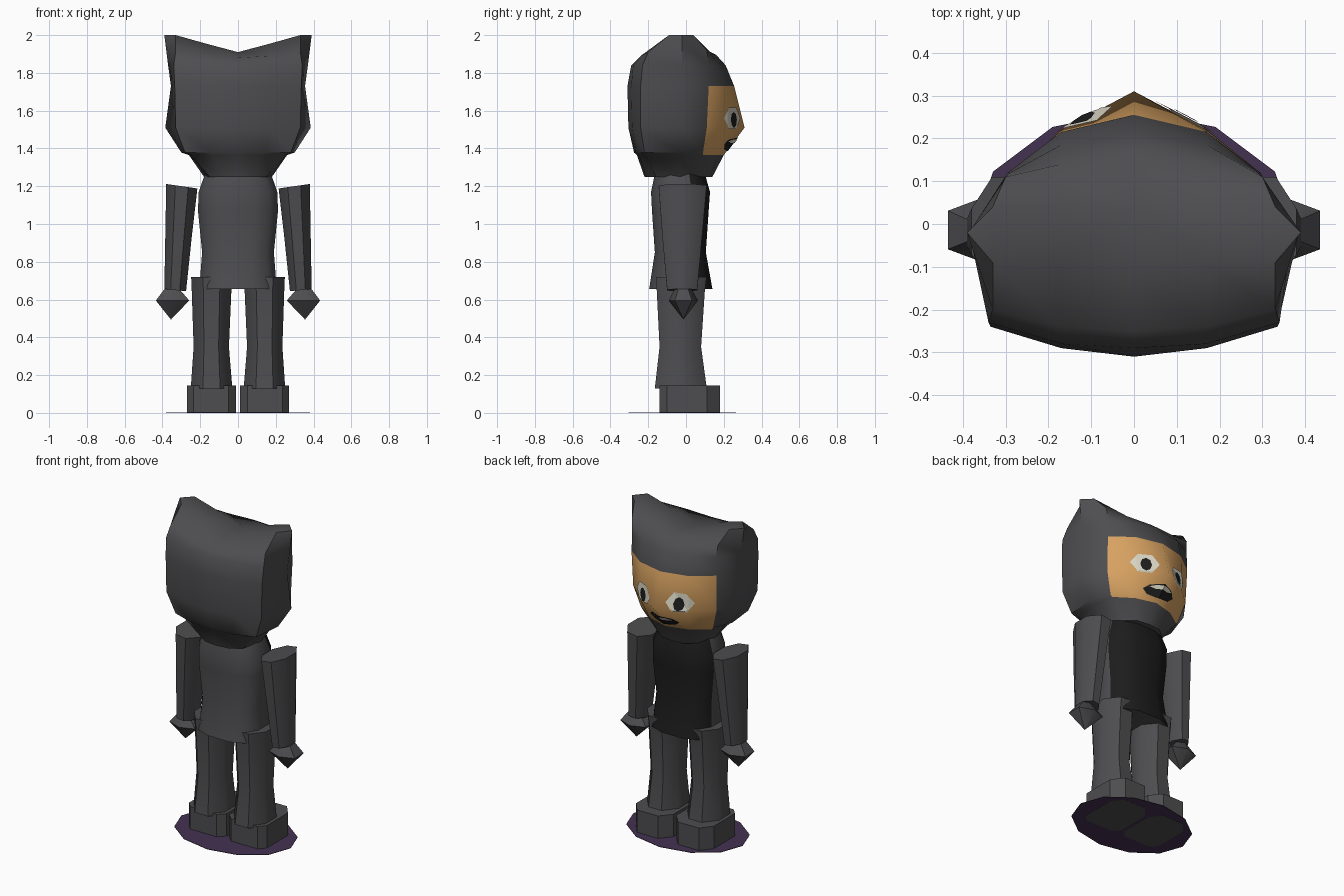
import bpy, bmesh, math
from mathutils import Vector
from mathutils.bvhtree import BVHTree

if "Cube" in bpy.data.objects:
    bpy.data.objects.remove(bpy.data.objects["Cube"])


def material(name, rgb):
    m = bpy.data.materials.new(name)
    m.diffuse_color = (*rgb, 1)
    m.use_nodes = True
    m.node_tree.nodes["Principled BSDF"].inputs["Base Color"].default_value = m.diffuse_color
    return m


GREY = material("charcoal_fabric", (0.075, 0.075, 0.08))
BLACK = material("black", (0.012, 0.012, 0.012))
SKIN = material("orange_skin", (0.68, 0.36, 0.12))
CREAM = material("cream_white", (0.70, 0.67, 0.56))
PURPLE = material("dark_purple", (0.06, 0.032, 0.085))


def finish(name, bm, mats, angle=40):
    bmesh.ops.recalc_face_normals(bm, faces=bm.faces)
    me = bpy.data.meshes.new(name)
    bm.to_mesh(me)
    bm.free()
    for m in mats:
        me.materials.append(m)
    ob = bpy.data.objects.new(name, me)
    bpy.context.collection.objects.link(ob)
    if angle:
        bpy.ops.object.select_all(action='DESELECT')
        ob.select_set(True)
        bpy.context.view_layer.objects.active = ob
        bpy.ops.object.shade_smooth_by_angle(angle=math.radians(angle))
    return ob


def loft(rings, caps=True):
    """Skin closed rings of 3D points into a bmesh."""
    bm = bmesh.new()
    vr = [[bm.verts.new(p) for p in r] for r in rings]
    n = len(vr[0])
    for a, b in zip(vr, vr[1:]):
        for i in range(n):
            bm.faces.new((a[i], a[(i + 1) % n], b[(i + 1) % n], b[i]))
    if caps:
        bm.faces.new(vr[0])
        bm.faces.new(vr[-1])
    return bm, vr


def oval(x0, x1, y0, y1, z, n=8, p=1.0, tilt=0.0):
    """Oval ring filling the given bounds; p < 1 makes it boxier."""
    out = []
    for i in range(n):
        a = 2 * math.pi * (i + 0.5) / n
        k = math.cos(math.pi / n)
        c, s = math.cos(a) / k, math.sin(a) / k
        c, s = (math.copysign(min(1, abs(v)) ** p, v) for v in (c, s))
        out.append(Vector(((x0 + x1) / 2 + c * (x1 - x0) / 2,
                           (y0 + y1) / 2 + s * (y1 - y0) / 2, z + c * tilt)))
    return out


# Hooded head: half rings running front to back, mirrored into full rings
def mirrored(half):
    return half + [(-x, y, z) for x, y, z in half[-2:0:-1]]


def level(z, pts):
    return mirrored([(x, y, z) for x, y in pts])


head_rings = [
    level(1.25, [(0, .14), (.08, .13), (.14, .08), (.18, -.03), (.15, -.16), (.08, -.21), (0, -.22)]),
    level(1.365, [(0, .20), (.13, .165), (.24, .09), (.26, -.03), (.25, -.20), (.13, -.25), (0, -.26)]),
    level(1.378, [(0, .21), (.14, .17), (.25, .09), (.30, -.03), (.28, -.22), (.15, -.265), (0, -.275)]),
    level(1.51, [(0, .31), (.17, .22), (.29, .11), (.385, -.02), (.33, -.24), (.17, -.285), (0, -.305)]),
    level(1.73, [(0, .255), (.17, .215), (.295, .12), (.355, -.02), (.335, -.24), (.17, -.29), (0, -.31)]),
    level(1.84, [(0, .21), (.17, .185), (.29, .12), (.37, -.02), (.34, -.23), (.17, -.28), (0, -.29)]),
    mirrored([(0, .16, 1.895), (.17, .14, 1.90), (.30, .11, 1.92), (.385, -.02, 1.96),
              (.33, -.2, 1.91), (.17, -.24, 1.89), (0, -.25, 1.88)]),
    mirrored([(0, .04, 1.91), (.17, .04, 1.955), (.33, .04, 2.0), (.39, -.02, 2.0),
              (.33, -.09, 2.0), (.17, -.09, 1.955), (0, -.09, 1.91)]),
]
bm, vr = loft(head_rings, caps=False)
top = vr[-1]
for i, j, k, l in ((0, 1, 5, 6), (1, 2, 4, 5), (0, 11, 7, 6), (11, 10, 8, 7)):
    bm.faces.new([top[v] for v in (i, j, k, l)])
bm.faces.new(top[2:5])
bm.faces.new(top[8:11])
bm.faces.new(vr[0])
bmesh.ops.recalc_face_normals(bm, faces=bm.faces)
for f in bm.faces:  # face opening
    c = f.calc_center_median()
    if 1.37 < c.z < 1.73 and c.y > 0.12:
        f.material_index = 1
head_tree = BVHTree.FromBMesh(bm)
finish("hooded_head", bm, [GREY, SKIN], 42)


# Painted face details, wrapped onto the head surface
def face_plate(name, cx, cz, rx, rz, mat, n, lift, rows=8):
    bm = bmesh.new()

    def put(x, z):
        hit = head_tree.ray_cast(Vector((x, 1, z)), Vector((0, -1, 0)))
        return bm.verts.new(hit[0] + Vector((0, lift, 0)))
    mid = put(cx, cz)
    sub = 4
    corners = [(math.cos(2 * math.pi * i / n), math.sin(2 * math.pi * i / n)) for i in range(n + 1)]
    edge = [tuple(p + (q - p) * t / sub for p, q in zip(a, b))
            for a, b in zip(corners, corners[1:]) for t in range(sub)]
    prev = None
    for r in range(1, rows + 1):
        ring = [put(cx + x * rx * r / rows, cz + z * rz * r / rows) for x, z in edge]
        for i in range(len(ring)):
            j = (i + 1) % len(ring)
            bm.faces.new((ring[i], ring[j], prev[j], prev[i]) if prev else (ring[i], ring[j], mid))
        prev = ring
    finish(name, bm, [mat], 0)


for side, s in (("left", -1), ("right", 1)):
    face_plate(side + "_eye", s * .125, 1.56, .075, .066, CREAM, 6, .005)
    face_plate(side + "_pupil", s * .122, 1.552, .030, .042, BLACK, 8, .009)
face_plate("mouth", 0, 1.422, .105, .036, BLACK, 8, .005)
face_plate("teeth", 0, 1.438, .075, .011, CREAM, 6, .009)

# Torso with a black front panel
bm, _ = loft([oval(-x, x, y0, y1, z, 12, .75) for x, y0, y1, z in (
    (.205, -.195, .14, .655), (.19, -.165, .105, .85), (.212, -.18, .12, 1.07),
    (.208, -.185, .127, 1.17), (.175, -.165, .10, 1.265))])
bmesh.ops.recalc_face_normals(bm, faces=bm.faces)
for f in bm.faces:
    if f.calc_center_median().y > 0.04 and abs(f.normal.z) < .8:
        f.material_index = 1
finish("torso", bm, [GREY, BLACK])

# Paired limbs
for side, s in (("left", -1), ("right", 1)):
    def pair(name, rings, angle=50):
        bm, _ = loft([[(s * p[0], p[1], p[2]) for p in r] for r in rings])
        bmesh.ops.remove_doubles(bm, verts=bm.verts, dist=.0015)
        finish(side + name, bm, [GREY], angle)

    pair("_arm", [oval(.275, .39, -.10, .06, .65, tilt=.006),
                  oval(.245, .385, -.125, .085, .93),
                  oval(.215, .38, -.145, .11, 1.2, tilt=.012)])
    pair("_hand", [oval(.354, .356, -.015, -.013, .495, 6),
                   oval(.258, .435, -.092, .064, .595, 6),
                   oval(.31, .39, -.06, .03, .655, 6)])
    pair("_leg", [oval(.03, .25, -.165, .11, .13), oval(.048, .235, -.14, .08, .35),
                  oval(.035, .245, -.155, .10, .65), oval(.035, .248, -.16, .11, .72)])
    # Chunky boot with chamfered corners
    sole = [(.05, -.14), (.235, -.14), (.27, -.10), (.27, .11),
            (.215, .18), (.07, .18), (.01, .11), (.01, -.10)]
    pair("_boot", [[(x, y, z) for x, y in sole] for z in (0, .145)], 30)

# Thin oval stand under the boots
bm, _ = loft([[(.38 * math.cos(i * math.pi / 6), -.02 + .285 * math.sin(i * math.pi / 6), z)
               for i in range(12)] for z in (.001, .004)])
finish("stand", bm, [PURPLE], 30)
